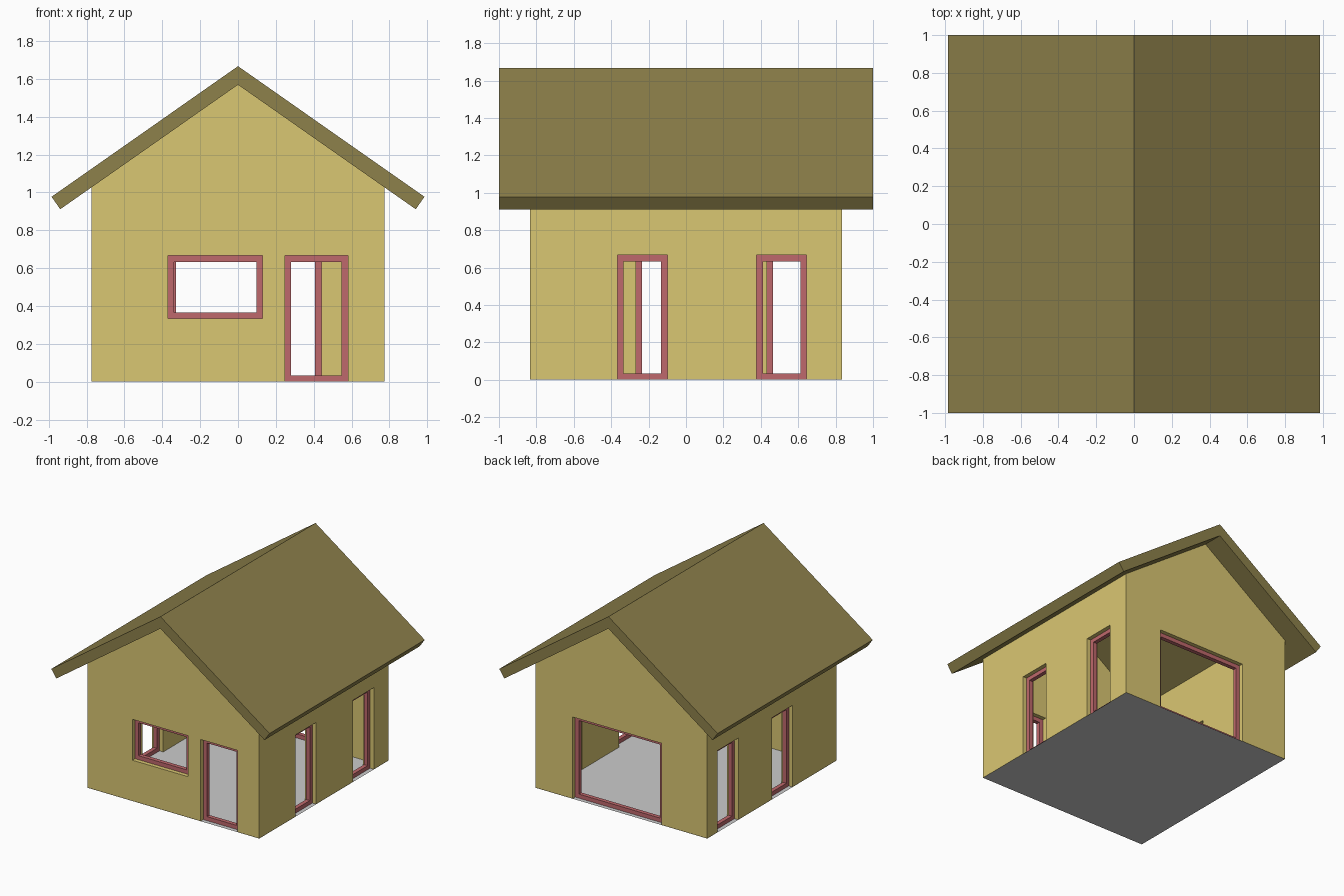
import bpy, bmesh, math
from mathutils import Matrix

if "Cube" in bpy.data.objects:
    bpy.data.objects.remove(bpy.data.objects["Cube"])

HX, HY = 0.775, 0.833            # outer wall half sizes
T = 0.1                          # wall thickness
SLOPE = math.tan(math.radians(35))
RIDGE_IN, RIDGE_OUT = 1.569, 1.667
EPS = 0.001                      # lifts wall base off the floor sheet
BAR = 0.033                      # frame bar width and depth


def material(name, rgb):
    m = bpy.data.materials.new(name)
    m.diffuse_color = (*rgb, 1)
    m.use_nodes = True
    m.node_tree.nodes["Principled BSDF"].inputs["Base Color"].default_value = m.diffuse_color
    return m


WALL = material("wall_yellow", (0.70, 0.57, 0.17))
ROOF = material("roof_olive", (0.27, 0.22, 0.07))
FRAME = material("frame_red", (0.52, 0.14, 0.15))


def finish(bm, name, mat=None):
    bmesh.ops.recalc_face_normals(bm, faces=bm.faces)
    me = bpy.data.meshes.new(name)
    bm.to_mesh(me)
    bm.free()
    if mat:
        me.materials.append(mat)
    ob = bpy.data.objects.new(name, me)
    bpy.context.collection.objects.link(ob)
    return ob


def extrude_y(name, profile, half, mat=None):
    """Extrude an x-z outline from -half to +half along y."""
    bm = bmesh.new()
    face = bm.faces.new([bm.verts.new((x, -half, z)) for x, z in profile])
    new = bmesh.ops.extrude_face_region(bm, geom=[face])["geom"]
    bmesh.ops.translate(bm, vec=(0, 2 * half, 0),
                        verts=[v for v in new if isinstance(v, bmesh.types.BMVert)])
    return finish(bm, name, mat)


def box(name, size, centre, turn):
    bm = bmesh.new()
    bmesh.ops.create_cube(bm, size=1)
    bmesh.ops.scale(bm, vec=size, verts=bm.verts)
    bmesh.ops.translate(bm, vec=centre, verts=bm.verts)
    bmesh.ops.transform(bm, matrix=turn, verts=bm.verts)
    return finish(bm, name)


def cut(target, cutter):
    cutter.hide_render = True
    mod = target.modifiers.new("cut", 'BOOLEAN')
    mod.operation = 'DIFFERENCE'
    mod.solver = 'EXACT'
    mod.object = cutter
    bpy.context.view_layer.objects.active = target
    bpy.ops.object.modifier_apply(modifier=mod.name)
    bpy.data.objects.remove(cutter)


def window_frame(name, a0, a1, z0, z1, y, turn):
    """Rectangular ring of four bars, centred in depth on y."""
    bm = bmesh.new()
    rings = []
    for d in (-BAR / 2, BAR / 2):
        for i in (0, BAR):
            pts = [(a0 + i, z0 + i), (a1 - i, z0 + i), (a1 - i, z1 - i), (a0 + i, z1 - i)]
            rings.append([bm.verts.new((x, y + d, z)) for x, z in pts])
    fo, fi, bo, bi = rings
    for p, q in ((fo, fi), (fi, bi), (bi, bo), (bo, fo)):
        for k in range(4):
            n = (k + 1) % 4
            bm.faces.new((p[k], p[n], q[n], q[k]))
    bmesh.ops.transform(bm, matrix=turn, verts=bm.verts)
    return finish(bm, name, FRAME)


# Walls: gabled shell, open upwards to the roof
eave = RIDGE_IN - SLOPE * HX
walls = extrude_y("walls", [(-HX, EPS), (HX, EPS), (HX, eave), (0, RIDGE_IN), (-HX, eave)], HY, WALL)
ix = HX - T
cut(walls, extrude_y("room_cutter", [(-ix, -0.2), (ix, -0.2), (ix, 2), (-ix, 2)], HY - T))

# Openings: name, start and end along x or y, bottom, top, wall
openings = [
    ("front_window", -0.37, 0.13, 0.333, 0.667, "front"),
    ("front_door", 0.247, 0.58, 0, 0.667, "front"),
    ("back_opening", -0.36, 0.44, 0, 0.667, "back"),
    ("right_window_1", -0.367, -0.1, 0, 0.667, "right"),
    ("right_window_2", 0.378, 0.645, 0, 0.667, "right"),
    ("left_window_1", -0.267, 0.0, 0, 0.667, "left"),
    ("left_window_2", 0.433, 0.70, 0, 0.667, "left"),
]
QUARTER = Matrix.Rotation(math.pi / 2, 4, 'Z')      # local x -> y, local y -> -x
for name, a0, a1, z0, z1, side in openings:
    turn = QUARTER if side in ("left", "right") else Matrix.Identity(4)
    half = HX if side in ("left", "right") else HY
    y = (half - T / 2) * (-1 if side in ("front", "right") else 1)
    low = z0 if z0 > 0 else -0.1
    cut(walls, box(name + "_cutter", (a1 - a0, T * 1.6, z1 - low),
                   ((a0 + a1) / 2, y, (low + z1) / 2), turn))
    window_frame(name + "_frame", a0, a1, max(z0, EPS), z1, y, turn)

# Roof: chevron with square-cut eaves
ox, inx = 0.985, 0.939
oz, iz = RIDGE_OUT - SLOPE * ox, RIDGE_IN - SLOPE * inx
extrude_y("roof", [(0, RIDGE_OUT), (ox, oz), (inx, iz), (0, RIDGE_IN), (-inx, iz), (-ox, oz)], 1.0, ROOF)

# Floor sheet
bm = bmesh.new()
bm.faces.new([bm.verts.new((x, y, 0)) for x, y in ((-HX, -HY), (HX, -HY), (HX, HY), (-HX, HY))])
finish(bm, "floor")
